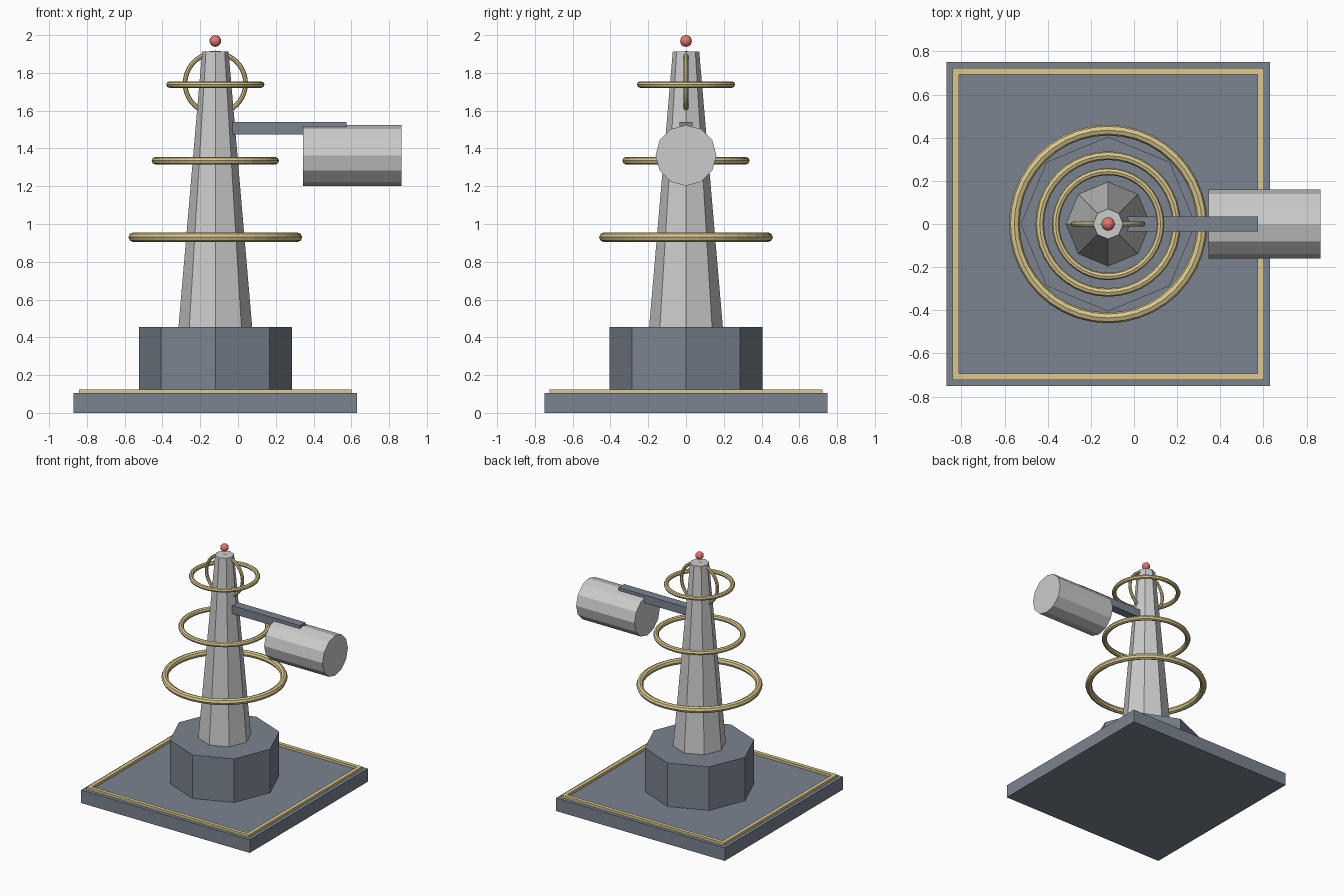
import bpy, math

if "Cube" in bpy.data.objects:
    bpy.data.objects.remove(bpy.data.objects["Cube"])

AX = -0.12  # x of the tower axis


def material(name, rgb):
    m = bpy.data.materials.new(name)
    m.diffuse_color = (*rgb, 1)
    m.use_nodes = True
    m.node_tree.nodes["Principled BSDF"].inputs["Base Color"].default_value = m.diffuse_color
    return m


SLATE = material("slate", (0.20, 0.23, 0.28))
GOLD = material("gold", (0.70, 0.58, 0.28))
RED = material("red", (0.75, 0.18, 0.17))


def finish(name, mat=None):
    o = bpy.context.object
    o.name = name
    bpy.ops.object.transform_apply(location=False, rotation=True, scale=True)
    if mat:
        o.data.materials.append(mat)
    return o


def box(name, x, y, z, mat=None):
    bpy.ops.mesh.primitive_cube_add(size=1, location=[(a + b) / 2 for a, b in (x, y, z)])
    bpy.context.object.scale = [b - a for a, b in (x, y, z)]
    return finish(name, mat)


def prism(name, sides, r1, r2, z0, z1, mat=None):
    bpy.ops.mesh.primitive_cone_add(vertices=sides, radius1=r1, radius2=r2, depth=z1 - z0,
                                    location=(AX, 0, (z0 + z1) / 2))
    return finish(name, mat)


def ring(name, z, major, minor, rot=(0, 0, 0)):
    bpy.ops.mesh.primitive_torus_add(major_radius=major, minor_radius=minor, major_segments=40,
                                     minor_segments=8, location=(AX, 0, z), rotation=rot)
    return finish(name, GOLD)


# Square plinth
box("base_plate", (-0.87, 0.63), (-0.75, 0.75), (0, 0.105), SLATE)

# Raised gold border, one mesh with mitred corners
o, i, zb, zt = 0.722, 0.692, 0.105, 0.125
corners = ((-1, -1), (1, -1), (1, 1), (-1, 1))
verts = [(AX + sx * r, sy * r, z) for r, z in ((o, zb), (o, zt), (i, zt), (i, zb)) for sx, sy in corners]
faces = [(4 * k + j, 4 * k + (j + 1) % 4, 4 * ((k + 1) % 4) + (j + 1) % 4, 4 * ((k + 1) % 4) + j)
         for k in range(4) for j in range(4)]
me = bpy.data.meshes.new("base_border")
me.from_pydata(verts, [], faces)
me.materials.append(GOLD)
bpy.context.collection.objects.link(bpy.data.objects.new("base_border", me))

# Octagonal pedestal and tapered mast
prism("pedestal", 8, 0.405, 0.405, 0.105, 0.455, SLATE)
prism("mast", 8, 0.195, 0.07, 0.455, 1.913)

# Floating rings around the mast, plus the upright one near the top
for n, (z, major, minor) in enumerate(((0.93, 0.435, 0.025), (1.335, 0.317, 0.02), (1.738, 0.243, 0.017))):
    ring(f"ring_{n + 1}", z, major, minor)
ring("upright_ring", 1.745, 0.16, 0.0125, (math.pi / 2, 0, 0))

# Side arm carrying the drum
box("side_arm", (-0.03, 0.575), (-0.035, 0.035), (1.475, 1.54), SLATE)
bpy.ops.mesh.primitive_cylinder_add(vertices=12, radius=0.161, depth=0.52,
                                    location=(0.605, 0, 1.363), rotation=(0, math.pi / 2, 0))
finish("drum")

# Beacon
bpy.ops.mesh.primitive_uv_sphere_add(segments=16, ring_count=10, radius=0.031, location=(AX, 0, 1.969))
finish("beacon", RED)
bpy.ops.object.shade_smooth()
